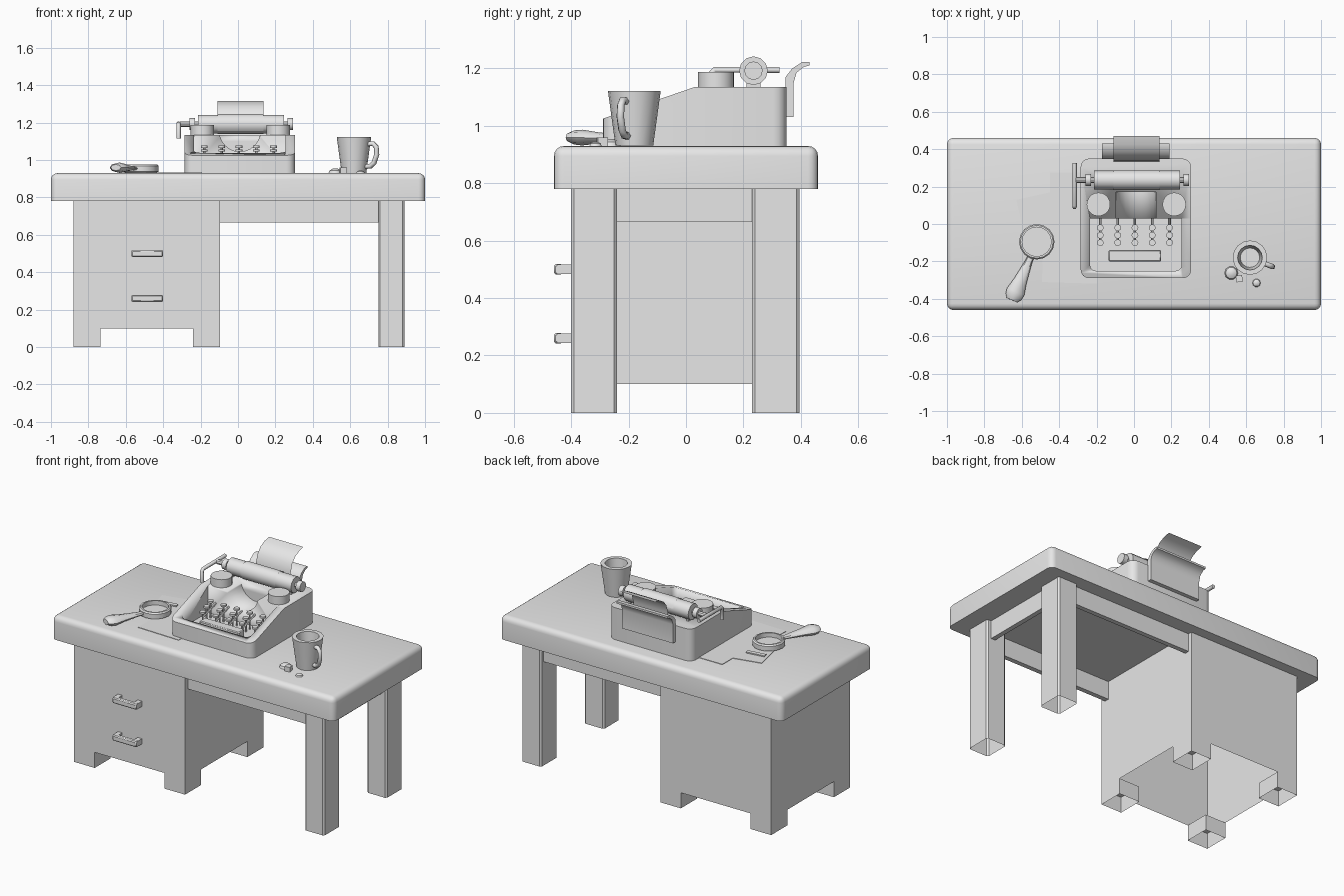
import bpy, bmesh, math
from mathutils import Vector, Matrix

cube = bpy.data.objects.get("Cube")
if cube:
    bpy.data.objects.remove(cube, do_unlink=True)

grey = bpy.data.materials.new("light grey")
grey.use_nodes = True
grey.diffuse_color = (0.8, 0.8, 0.8, 1)
grey.node_tree.nodes["Principled BSDF"].inputs["Base Color"].default_value = (0.8, 0.8, 0.8, 1)


def select(ob):
    bpy.ops.object.select_all(action='DESELECT')
    ob.select_set(True)
    bpy.context.view_layer.objects.active = ob


def make(name, bm, smooth=True):
    bmesh.ops.recalc_face_normals(bm, faces=bm.faces)
    me = bpy.data.meshes.new(name)
    bm.to_mesh(me)
    bm.free()
    me.materials.append(grey)
    ob = bpy.data.objects.new(name, me)
    bpy.context.collection.objects.link(ob)
    if smooth:
        select(ob)
        bpy.ops.object.shade_smooth_by_angle(angle=math.radians(40))
    return ob


def box(name, x, y, z, bevel=0, segs=2, rule=None, open_bottom=False, turn=0):
    """Box from (min, max) pairs; rule picks the edges to bevel."""
    bm = bmesh.new()
    bmesh.ops.create_cube(bm, size=1)
    mid = Vector([sum(p) / 2 for p in (x, y, z)])
    size = [p[1] - p[0] for p in (x, y, z)]
    bm.transform(Matrix.Translation(mid) @ Matrix.Rotation(turn, 4, 'Z') @ Matrix.Diagonal((*size, 1)))
    if bevel:
        edges = [e for e in bm.edges if rule is None or rule(e)]
        bmesh.ops.bevel(bm, geom=edges, offset=bevel, segments=segs, profile=0.5, affect='EDGES')
    if open_bottom:
        bm.normal_update()
        low = [f for f in bm.faces if f.normal.z < -0.9]
        bmesh.ops.delete(bm, geom=low, context='FACES')
    return make(name, bm)


def lathe(name, profile, loc, axis=(0, 0, 1), n=16, flat=1.0):
    """Turn (radius, height) points around an axis."""
    bm = bmesh.new()
    rings = []
    for r, h in profile:
        rings.append([bm.verts.new((r * math.cos(a), r * flat * math.sin(a), h))
                      for a in (math.tau * i / n for i in range(n))])
    for a, b in zip(rings, rings[1:]):
        for i in range(n):
            bm.faces.new((a[i], a[(i + 1) % n], b[(i + 1) % n], b[i]))
    if profile[0] != profile[-1]:
        bm.faces.new(rings[0][::-1])
        bm.faces.new(rings[-1])
    else:
        bmesh.ops.remove_doubles(bm, verts=bm.verts, dist=1e-5)
    turn = Vector(axis).to_track_quat('Z', 'Y').to_matrix().to_4x4()
    bm.transform(Matrix.Translation(loc) @ turn)
    return make(name, bm)


def rod(name, r, a, b, n=12):
    a, b = Vector(a), Vector(b)
    return lathe(name, [(r, 0), (r, (b - a).length)], a, b - a, n)


def extrude_x(name, yz, x0, x1, closed=True, bevel=0):
    """Side outline, or an open sheet path, swept along x."""
    bm = bmesh.new()
    left = [bm.verts.new((x0, *p)) for p in yz]
    right = [bm.verts.new((x1, *p)) for p in yz]
    for i in range(len(yz) if closed else len(yz) - 1):
        j = (i + 1) % len(yz)
        bm.faces.new((left[i], left[j], right[j], right[i]))
    if closed:
        bm.faces.new(left)
        bm.faces.new(right)
    if bevel:
        up = [e for e in bm.edges if upright(e)]
        bmesh.ops.bevel(bm, geom=up, offset=bevel, segments=4, profile=0.5, affect='EDGES')
    return make(name, bm)


def tube(name, pts, r):
    cu = bpy.data.curves.new(name, 'CURVE')
    cu.dimensions = '3D'
    cu.bevel_depth, cu.bevel_resolution, cu.use_fill_caps = r, 1, True
    sp = cu.splines.new('POLY')
    sp.points.add(len(pts) - 1)
    for p, co in zip(sp.points, pts):
        p.co = (*co, 1)
    cu.materials.append(grey)
    ob = bpy.data.objects.new(name, cu)
    bpy.context.collection.objects.link(ob)
    select(ob)
    bpy.ops.object.convert(target='MESH')


def cut(ob, cutter):
    mod = ob.modifiers.new("cut", 'BOOLEAN')
    mod.operation, mod.solver, mod.object = 'DIFFERENCE', 'EXACT', cutter
    select(ob)
    bpy.ops.object.modifier_apply(modifier="cut")
    bpy.data.objects.remove(cutter, do_unlink=True)


def upright(e):
    d = e.verts[0].co - e.verts[1].co
    return abs(d.z) > 0.9 * d.length


def not_bottom(e):
    return max(v.co.z for v in e.verts) > 0.85


# Desk: top, hollow drawer cabinet with feet, legs and aprons
TOP = 0.93
box("desk_top", (-1, 1), (-0.46, 0.46), (0.78, TOP), 0.035, 4, not_bottom)
box("drawer_cabinet", (-0.88, -0.095), (-0.4, 0.395), (0.1, 0.78), open_bottom=True)
for y, end in (((-0.4, -0.24), "front"), ((0.23, 0.395), "back")):
    box(end + "_leg", (0.75, 0.89), y, (0, 0.78), 0.01, 1, upright, True)
    for x in ((-0.88, -0.735), (-0.24, -0.095)):
        box(end + "_cabinet_foot", x, y, (0, 0.1), open_bottom=True)
for y in (-0.37, 0.34):
    box("long_apron", (-0.095, 0.76), (y, y + 0.03), (0.665, 0.78))
box("side_apron", (0.83, 0.86), (-0.24, 0.23), (0.665, 0.78))
for z in (0.26, 0.5):
    box("drawer_handle_bar", (-0.57, -0.4), (-0.46, -0.43), (z - 0.018, z + 0.018), 0.006, 1)
    for x in (-0.57, -0.43):
        box("drawer_handle_post", (x, x + 0.03), (-0.45, -0.4), (z - 0.017, z + 0.017))

# Typewriter body with key well and type basket cut out
body = extrude_x("typewriter_body", [(-0.29, TOP), (-0.29, 1.025), (0.03, 1.135), (0.35, 1.135),
                                     (0.35, TOP)], -0.285, 0.305, bevel=0.045)
cut(body, box("well_cutter", (-0.235, 0.255), (-0.25, 0.03), (0.965, 1.3), 0.03, 3,
              lambda e: upright(e) and e.verts[0].co.y < -0.1))
cut(body, rod("basket_cutter", 0.11, (0.01, 0, 1.155), (0.01, 0.172, 1.155), 24))

# Keys on stems, space bar
for i in range(5):
    x = -0.18 + 0.0925 * i
    for row in range(3):
        y, z = -0.1 + 0.04 * row, 1.025 + 0.02 * row
        rod("key", 0.018, (x, y, z), (x, y, z + 0.012), 10)
        rod("key_stem", 0.006, (x, y, 0.965), (x, y, z), 6)
    rod("key_lever", 0.007, (x, -0.1, 1.0), (x, 0.035, 1.04), 6)
box("space_bar", (-0.135, 0.145), (-0.2, -0.14), (0.965, 1.025), 0.005, 1)

# Ribbon spools, roller, knobs and return lever
for x in (-0.19, 0.215):
    rod("ribbon_spool", 0.063, (x, 0.105, 1.13), (x, 0.105, 1.187), 20)
AY, AZ = 0.235, 1.192
rod("roller", 0.05, (-0.215, AY, AZ), (0.245, AY, AZ), 12)
rod("roller_axle", 0.015, (-0.31, AY, AZ), (0.29, AY, AZ), 8)
for x in (-0.26, 0.265):
    rod("roller_knob", 0.032, (x, AY, AZ), (x + 0.03, AY, AZ), 12)
for x in (-0.2, 0.215):
    box("roller_support", (x, x + 0.015), (0.21, 0.26), (1.13, 1.18))
tube("return_lever", [(-0.318, 0.325, 1.195), (-0.318, 0.1, 1.195), (-0.318, 0.09, 1.185),
                      (-0.318, 0.09, 1.115)], 0.012)

# Paper around the roller, rising sheet and its rest
arc = [(AY + 0.053 * math.cos(a), AZ + 0.055 * math.sin(a))
       for a in (math.radians(d) for d in range(230, 9, -20))]
extrude_x("paper_on_roller", arc, -0.11, 0.135, closed=False)
extrude_x("rising_paper", [(0.335, 1.14), (0.34, 1.2), (0.355, 1.25), (0.385, 1.285), (0.425, 1.305),
                           (0.47, 1.315)], -0.11, 0.135, closed=False)
extrude_x("paper_rest", [(0.345, 1.03), (0.375, 1.03), (0.375, 1.15), (0.385, 1.185), (0.41, 1.205),
                         (0.43, 1.21), (0.43, 1.222), (0.405, 1.222), (0.37, 1.2), (0.347, 1.17)],
          -0.17, 0.19)

# Magnifying glass
GX, GY = -0.52, -0.095
lathe("lens_ring", [(0.078, 0), (0.095, 0.008), (0.095, 0.038), (0.088, 0.046), (0.078, 0.046), (0.078, 0)],
      (GX, GY, TOP), n=16)
rod("lens", 0.08, (GX, GY, TOP + 0.012), (GX, GY, TOP + 0.018), 16)
lathe("magnifier_handle", [(0.018, 0), (0.02, 0.03), (0.036, 0.14), (0.05, 0.2), (0.045, 0.23), (0.03, 0.25)],
      (-0.553, -0.178, 0.955), (-0.4, -0.92, 0.02), 8, 0.55)

# Loose sheets and a small slip on the desk
Z = (TOP, TOP + 0.003)
box("loose_sheet", (-0.485, -0.19), (-0.315, 0.15), Z, turn=-0.03)
box("tilted_sheet", (-0.6, -0.26), (-0.13, 0.17), Z, turn=0.22)
box("back_sheet", (-0.45, -0.2), (-0.1, 0.275), Z)
box("paper_slip", (-0.59, -0.47), (0.035, 0.062), (TOP, TOP + 0.01), turn=0.14)

# Mug with handle, and sweets beside it
MX, MY = 0.62, -0.18
lathe("mug", [(0.066, 0), (0.092, 0.19), (0.066, 0.19), (0.052, 0.03)], (MX, MY, TOP + 0.002), n=16)
side = Vector((math.cos(-0.38), math.sin(-0.38)))
tube("mug_handle", [(MX + side.x * r, MY + side.y * r, z) for r, z in
                    ((0.078, 1.085), (0.11, 1.088), (0.128, 1.07), (0.131, 1.03), (0.115, 0.985),
                     (0.095, 0.967), (0.068, 0.965))], 0.014)
for x, y, r in ((0.52, -0.262, 0.036), (0.655, -0.315, 0.022)):
    lathe("round_sweet", [(r, 0), (r * 0.85, r * 0.4), (r * 0.4, r * 0.65)], (x, y, TOP), n=10)
box("sugar_cube", (0.545, 0.58), (-0.31, -0.275), (TOP, TOP + 0.03), turn=0.15)
